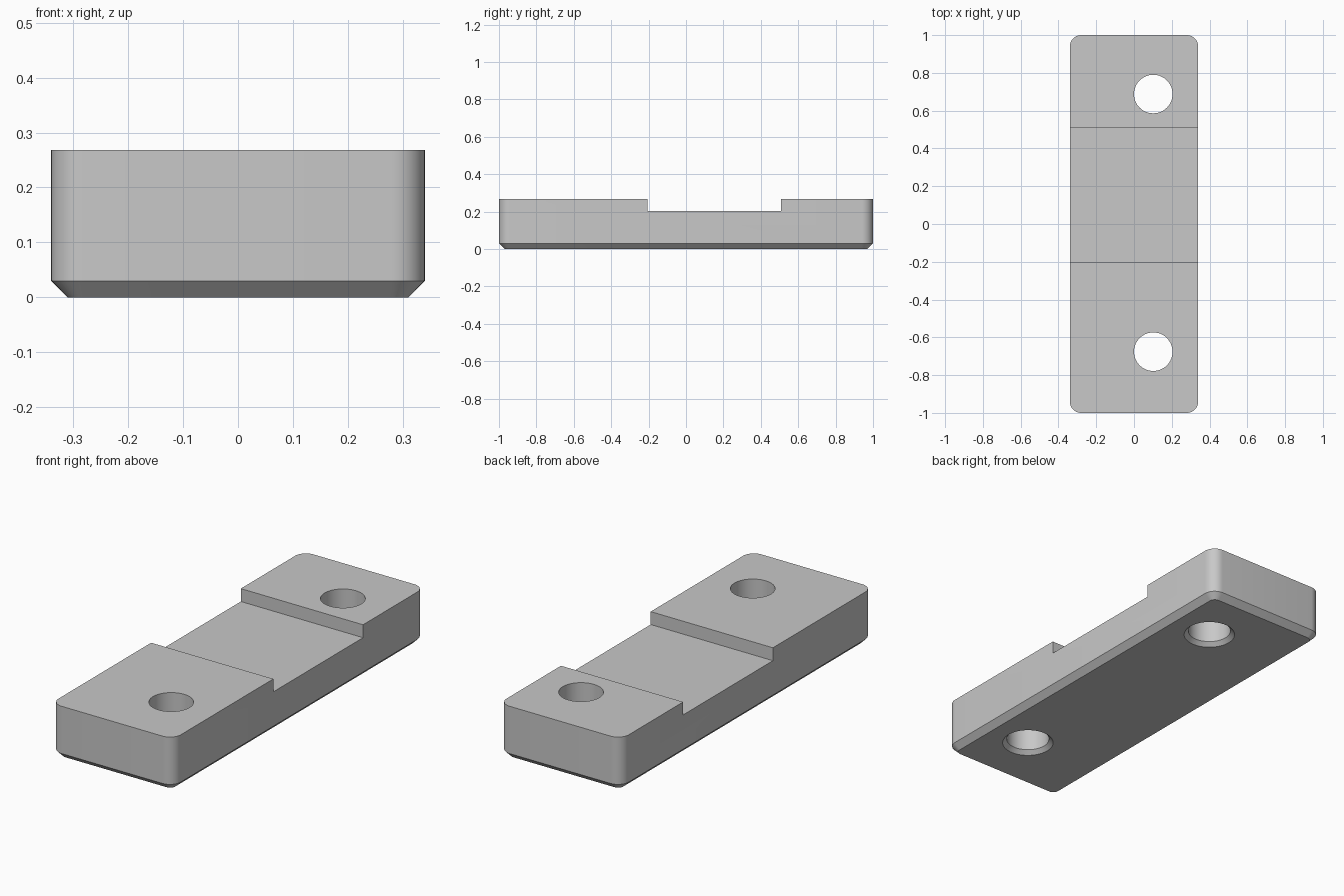
import bpy
import bmesh
from math import cos, sin, pi, radians

if "Cube" in bpy.data.objects:
    bpy.data.objects.remove(bpy.data.objects["Cube"], do_unlink=True)

HALF_W, HALF_L, HEIGHT = 0.34, 1.0, 0.268
CORNER, CHAMFER = 0.06, 0.03
POCKET_FRONT, POCKET_BACK, POCKET_FLOOR = -0.205, 0.508, 0.203
HOLE_X, HOLE_YS = 0.102, (-0.676, 0.688)
HOLE_R, SINK = 0.102, 0.02

grey = bpy.data.materials.new("plain grey")
grey.use_nodes = True
colour = (0.58, 0.58, 0.58, 1)
grey.diffuse_color = colour
grey.node_tree.nodes["Principled BSDF"].inputs["Base Color"].default_value = colour


def rounded_rectangle(inset, z, steps=10):
    """Ring of points; the corner arcs keep their centres when inset."""
    r = CORNER - inset
    ring = []
    for i, (sx, sy) in enumerate([(1, 1), (-1, 1), (-1, -1), (1, -1)]):
        for k in range(steps + 1):
            a = (i + k / steps) * pi / 2
            ring.append((sx * (HALF_W - CORNER) + r * cos(a),
                         sy * (HALF_L - CORNER) + r * sin(a), z))
    return ring


def circle(x, y, z, r, sides=64):
    return [(x + r * cos(2 * pi * k / sides), y + r * sin(2 * pi * k / sides), z)
            for k in range(sides)]


def loft(name, rings):
    """Closed solid through a stack of rings, lowest first."""
    bm = bmesh.new()
    loops = [[bm.verts.new(p) for p in ring] for ring in rings]
    n = len(loops[0])
    for low, high in zip(loops, loops[1:]):
        for k in range(n):
            j = (k + 1) % n
            bm.faces.new((low[k], low[j], high[j], high[k]))
    bm.faces.new(loops[0][::-1])
    bm.faces.new(loops[-1])
    mesh = bpy.data.meshes.new(name)
    bm.to_mesh(mesh)
    bm.free()
    mesh.materials.append(grey)
    obj = bpy.data.objects.new(name, mesh)
    bpy.context.collection.objects.link(obj)
    return obj


def cut(body, cutter):
    cutter.hide_render = True
    mod = body.modifiers.new(cutter.name, "BOOLEAN")
    mod.operation = "DIFFERENCE"
    mod.solver = "EXACT"
    mod.object = cutter
    bpy.context.view_layer.objects.active = body
    bpy.ops.object.modifier_apply(modifier=mod.name)
    bpy.data.objects.remove(cutter, do_unlink=True)


# Bar with rounded corners and a chamfered underside
bar = loft("mounting_bar", [rounded_rectangle(CHAMFER, 0),
                            rounded_rectangle(0, CHAMFER),
                            rounded_rectangle(0, HEIGHT)])

# Shallow pocket across the top
pocket = [[(x, y, z) for x, y in ((-1, POCKET_FRONT), (1, POCKET_FRONT),
                                  (1, POCKET_BACK), (-1, POCKET_BACK))]
          for z in (POCKET_FLOOR, 1)]
cut(bar, loft("pocket_cutter", pocket))

# Through holes, countersunk from below
for y in HOLE_YS:
    cut(bar, loft("hole_cutter", [circle(HOLE_X, y, -SINK, HOLE_R + 2 * SINK),
                                  circle(HOLE_X, y, SINK, HOLE_R),
                                  circle(HOLE_X, y, 1, HOLE_R)]))

bpy.ops.object.select_all(action="DESELECT")
bar.select_set(True)
bpy.context.view_layer.objects.active = bar
bpy.ops.object.shade_smooth_by_angle(angle=radians(30))
